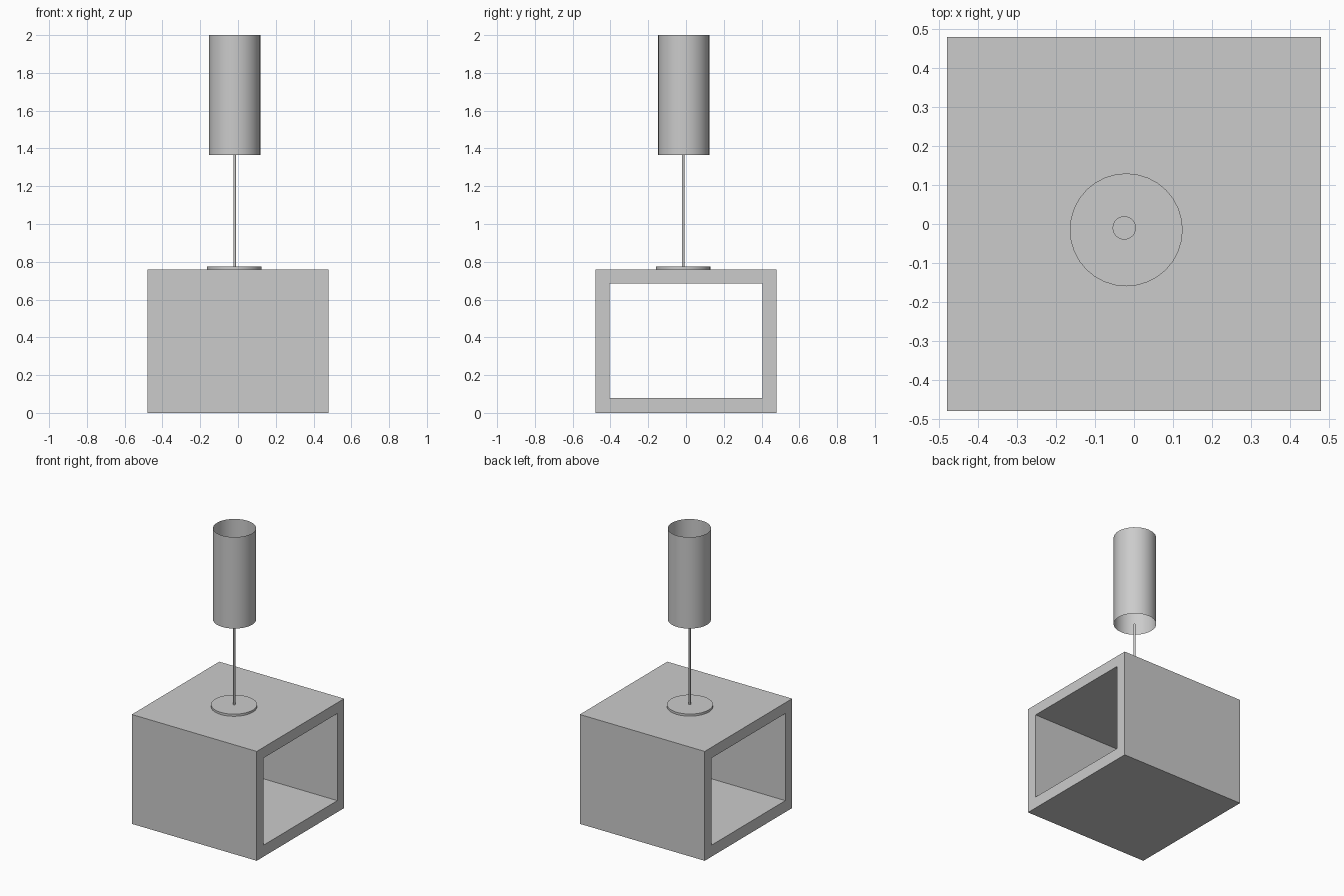
import bpy, bmesh, math

cube = bpy.data.objects.get("Cube")
if cube:
    bpy.data.objects.remove(cube, do_unlink=True)

grey = bpy.data.materials.new("plain_grey")
grey.use_nodes = True
GREY = (0.6, 0.6, 0.6, 1)
grey.diffuse_color = GREY
grey.node_tree.nodes["Principled BSDF"].inputs["Base Color"].default_value = GREY


def add_object(name, bm, smooth=False):
    mesh = bpy.data.meshes.new(name)
    bm.to_mesh(mesh)
    bm.free()
    obj = bpy.data.objects.new(name, mesh)
    bpy.context.collection.objects.link(obj)
    mesh.materials.append(grey)
    if smooth:
        bpy.ops.object.select_all(action="DESELECT")
        obj.select_set(True)
        bpy.context.view_layer.objects.active = obj
        bpy.ops.object.shade_smooth_by_angle(angle=math.radians(40))
    return obj


def cylinder(name, x, y, radius, bottom, top, capped=True):
    bm = bmesh.new()
    bmesh.ops.create_cone(bm, cap_ends=capped, segments=32, radius1=radius,
                          radius2=radius, depth=top - bottom)
    bmesh.ops.translate(bm, verts=bm.verts, vec=(x, y, (top + bottom) / 2))
    return add_object(name, bm, True)


# Square base, open from side to side
HALF, HEIGHT = 0.48, 0.76
bm = bmesh.new()


def loop(x, half, low, high):
    return [bm.verts.new((x, y, z)) for y, z in
            ((-half, low), (half, low), (half, high), (-half, high))]


rings = [loop(-HALF, HALF, 0, HEIGHT), loop(HALF, HALF, 0, HEIGHT),
         loop(HALF, 0.405, 0.08, 0.685), loop(-HALF, 0.405, 0.08, 0.685)]
for r in range(4):
    a, b = rings[r], rings[(r + 1) % 4]
    for i in range(4):
        j = (i + 1) % 4
        bm.faces.new((a[i], a[j], b[j], b[i]))
bmesh.ops.recalc_face_normals(bm, faces=bm.faces)
add_object("hollow_base", bm)

# Mounting disc, stem, bulb and open shade
cylinder("mounting_disc", -0.02, -0.015, 0.145, HEIGHT, 0.775)
cylinder("stem", -0.018, -0.015, 0.007, 0.77, 1.365)
cylinder("bulb", -0.025, -0.01, 0.03, 1.46, 1.75)
cylinder("shade", -0.018, -0.012, 0.136, 1.365, 2.0, capped=False)
